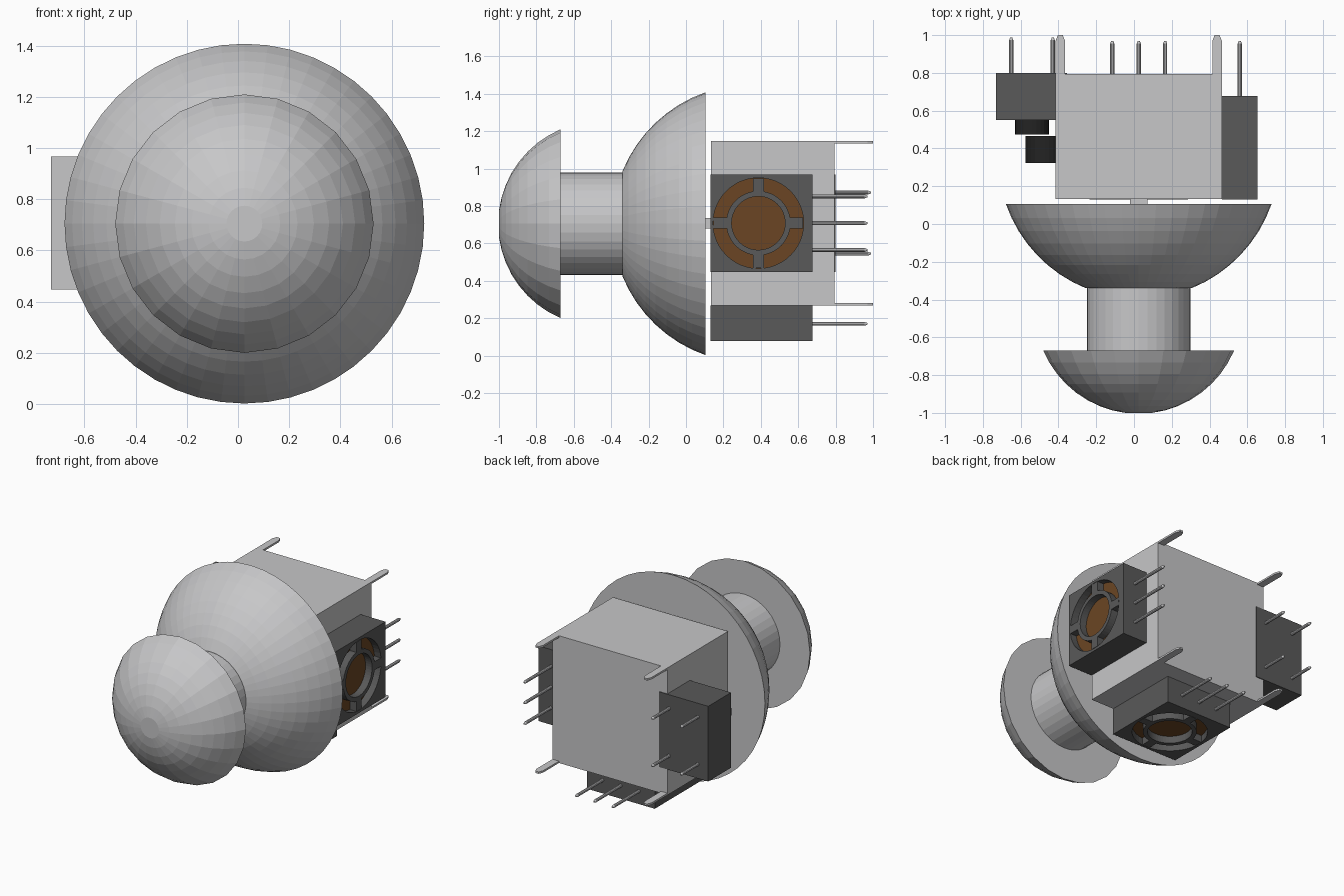
import bpy
import bmesh
from math import sin, cos, pi, radians, sqrt
from mathutils import Matrix, Vector

cube = bpy.data.objects.get("Cube")
if cube:
    bpy.data.objects.remove(cube, do_unlink=True)


def material(name, rgb):
    m = bpy.data.materials.new(name)
    m.use_nodes = True
    m.diffuse_color = (*rgb, 1)
    m.node_tree.nodes["Principled BSDF"].inputs["Base Color"].default_value = (*rgb, 1)
    return m


light = material("light grey", (0.57, 0.57, 0.58))
dark = material("dark grey", (0.1, 0.1, 0.1))
black = material("black", (0.017, 0.017, 0.017))
brown = material("brown", (0.145, 0.06, 0.017))

CX, CZ = 0.025, 0.705     # stick axis
ALONG_Y = Matrix(((1, 0, 0), (0, 0, 1), (0, -1, 0))).to_4x4()


def finish(bm, name, *mats):
    bmesh.ops.recalc_face_normals(bm, faces=bm.faces)
    mesh = bpy.data.meshes.new(name)
    bm.to_mesh(mesh)
    bm.free()
    for m in mats:
        mesh.materials.append(m)
    ob = bpy.data.objects.new(name, mesh)
    bpy.context.collection.objects.link(ob)
    return ob


def box(name, x, y, z, mat):
    bm = bmesh.new()
    bmesh.ops.create_cube(bm, size=1)
    for v in bm.verts:
        v.co = [(a + b) / 2 + c * (b - a) for (a, b), c in zip((x, y, z), v.co)]
    return finish(bm, name, mat)


def loft(bm, rings, closed=False):
    """Skin rings of points; cap both ends unless the loop is closed."""
    loops = [[bm.verts.new(p) for p in r] for r in rings]
    n = len(loops[0])
    pairs = list(zip(loops, loops[1:])) + ([(loops[-1], loops[0])] if closed else [])
    for a, b in pairs:
        for i in range(n):
            j = (i + 1) % n
            bm.faces.new((a[i], a[j], b[j], b[i]))
    if closed:
        return None
    bm.faces.new(loops[0])
    return bm.faces.new(loops[-1])


def circle(r, h, n, cx=0.0):
    return [(cx + r * cos(2 * pi * i / n), r * sin(2 * pi * i / n), h) for i in range(n)]


def lathe_y(name, profile, n, x, z, mat):
    """Turned part about an axis parallel to y; profile is (radius, y)."""
    bm = bmesh.new()
    loft(bm, [circle(r, y, n) for r, y in profile])
    bm.transform(Matrix.Translation((x, 0, z)) @ ALONG_Y)
    return finish(bm, name, mat)


def dome(name, y_front, y_back, r_front, r_back, n, steps):
    """Spherical zone between two radii, swept in equal angles."""
    c = (r_back**2 + y_back**2 - r_front**2 - y_front**2) / (2 * (y_back - y_front))
    R = sqrt(r_back**2 + (y_back - c)**2)
    a0 = Vector((c - y_front, r_front)).angle_signed(Vector((1, 0)))
    a1 = Vector((c - y_back, r_back)).angle_signed(Vector((1, 0)))
    angles = [abs(a0) + (abs(a1) - abs(a0)) * i / steps for i in range(steps + 1)]
    return lathe_y(name, [(R * sin(a), c - R * cos(a)) for a in angles], n, CX, CZ, light)


# Thumb cap, neck, skirt and shaft
dome("thumb_cap", -1.0, -0.67, 0.07, 0.505, 24, 8)
lathe_y("neck", [(0.275, -0.68), (0.275, -0.33)], 36, CX, CZ, light)
dome("skirt_dome", -0.34, 0.105, 0.28, 0.703, 48, 8)
box("shaft", (-0.022, 0.072), (0.1, 0.14), (0.68, 0.735), light)

# Gimbal housing with flat mounting tabs at the corners
box("housing", (-0.415, 0.465), (0.133, 0.795), (0.267, 1.147), light)
TAB = [(-0.025, -0.01), (0.025, -0.01), (0.025, 0.175), (0.013, 0.205),
       (-0.013, 0.205), (-0.025, 0.175)]
for side, x in (("right", -0.39), ("left", 0.44)):
    for level, z in (("lower", 0.267), ("upper", 1.134)):
        bm = bmesh.new()
        loft(bm, [[(x + a, 0.795 + b, z + h) for a, b in TAB] for h in (0, 0.013)])
        finish(bm, f"{level}_{side}_mounting_tab", light)


# Sensors: block with a round recess, holding a ring and four spokes
def sensor(name, matrix, height):
    n, half_w, half_h, r, depth, off = 48, 0.273, 0.26, 0.242, 0.05, -0.017
    bm = bmesh.new()

    def square(h):
        pts = []
        for x, y, z in circle(1, h, n):
            s = max(abs(x), abs(y))
            pts.append((half_w * x / s, half_h * y / s, h))
        return pts

    floor = height - depth
    cap = loft(bm, [square(0), square(height),
                    circle(r, height, n, off), circle(r, floor, n, off)])
    cap.material_index = 1
    bm.transform(matrix)
    finish(bm, name + "_block", dark, brown)

    # Ring and spokes sit flush with the face
    bm = bmesh.new()
    loft(bm, [circle(a, h, n, off) for a, h in
              ((0.143, floor), (0.143, height), (0.172, height), (0.172, floor))], closed=True)
    for k in range(4):
        new = bmesh.ops.create_cube(bm, size=1)["verts"]
        for v in new:
            v.co = Vector((0.204 + v.co.x * 0.07, v.co.y * 0.058, height - depth / 2 + v.co.z * depth))
        bmesh.ops.rotate(bm, verts=new, matrix=Matrix.Rotation(k * pi / 2, 3, "Z"))
        bmesh.ops.translate(bm, verts=new, vec=(off, 0, 0))
    bm.transform(matrix)
    finish(bm, name + "_ring_and_spokes", dark)


def frame(origin, x, y, z):
    m = Matrix((x, y, z)).transposed().to_4x4()
    return Matrix.Translation(origin) @ m


sensor("side_sensor", frame((0.465, 0.404, 0.708), (0, 1, 0), (0, 0, 1), (1, 0, 0)), 0.19)
sensor("bottom_sensor", frame((CX, 0.404, 0.267), (0, 1, 0), (1, 0, 0), (0, 0, -1)), 0.188)


# Round solder pins
def pin(name, x, z, y0, y1):
    lathe_y(name, [(0.011, y0 - 0.01), (0.011, y1 - 0.015), (0.005, y1)], 10, x, z, light)


for i in (-1, 0, 1):
    pin("side_sensor_pin", 0.56, 0.708 + i * 0.143, 0.677, 0.97)
    pin("bottom_sensor_pin", CX + i * 0.14, 0.17, 0.677, 0.97)
for x in (-0.65, -0.43):
    for z in (0.545, 0.872):
        pin("switch_pin", x, z, 0.8, 0.988)

# Push switch: dark body, light front plate, button and plunger
switch = box("switch_body", (-0.73, -0.355), (0.55, 0.8), (0.447, 0.967), dark)
switch.data.materials.append(light)
for f in switch.data.polygons:
    if f.normal.y < -0.5:
        f.material_index = 1
lathe_y("switch_button", [(0.09, 0.475), (0.09, 0.555)], 24, -0.54, CZ, black)
lathe_y("plunger", [(0.1, 0.322), (0.1, 0.465)], 24, -0.475, CZ, black)
